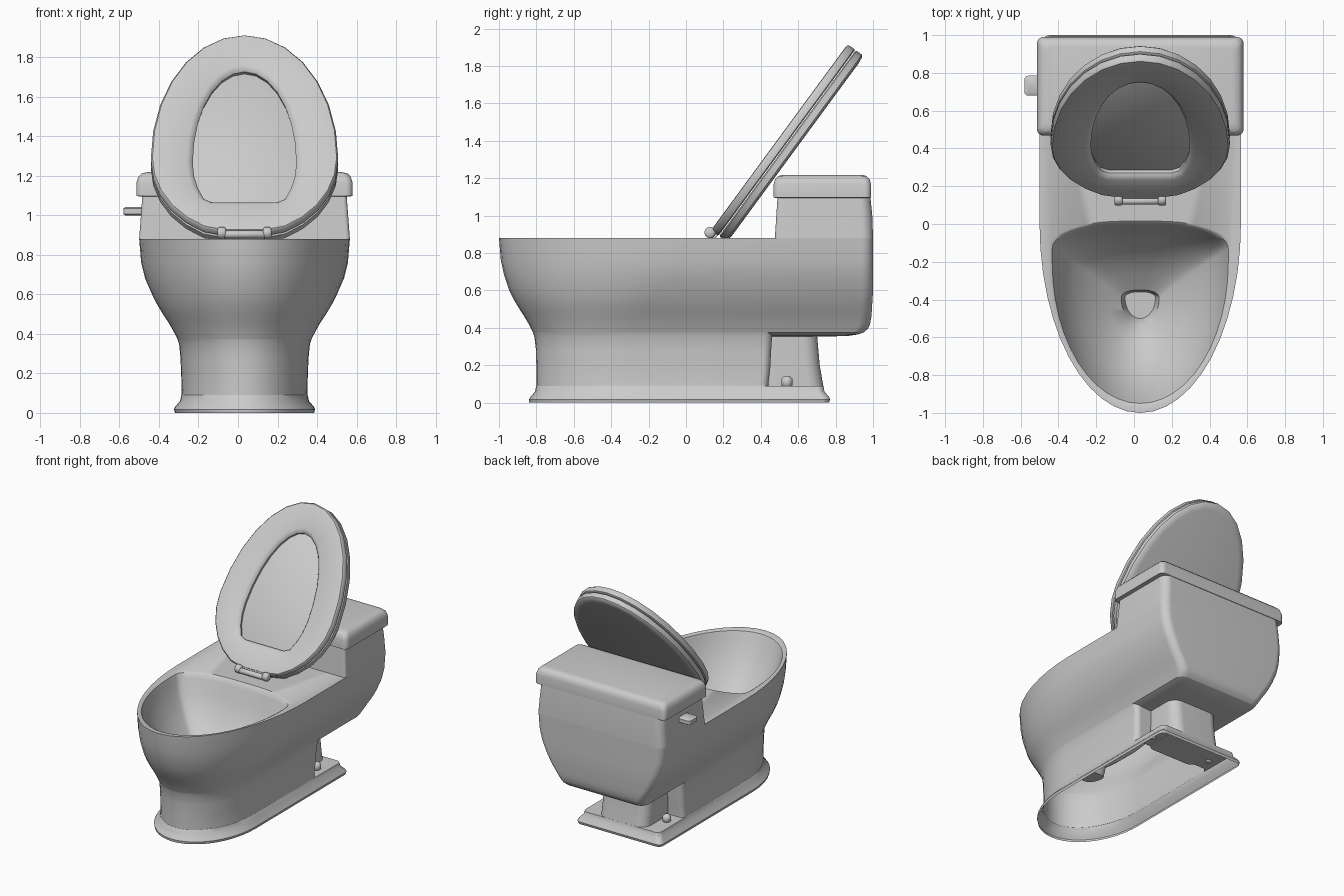
import bpy, bmesh, math
from mathutils import Matrix, Vector

if "Cube" in bpy.data.objects:
    bpy.data.objects.remove(bpy.data.objects["Cube"])

CX = 0.033  # symmetry axis of the body (lever makes the whole lopsided)


def loft(name, rings, cap0=False, cap1=False, loop=False, angle=35, matrix=None):
    bm = bmesh.new()
    vs = [[bm.verts.new(p) for p in ring] for ring in rings]
    n = len(vs[0])
    pairs = list(zip(vs, vs[1:])) + ([(vs[-1], vs[0])] if loop else [])
    for a, b in pairs:
        for i in range(n):
            j = (i + 1) % n
            bm.faces.new((a[i], a[j], b[j], b[i]))
    if cap0:
        bm.faces.new(vs[0][::-1])
    if cap1:
        bm.faces.new(vs[-1])
    bmesh.ops.remove_doubles(bm, verts=bm.verts, dist=1e-5)
    bmesh.ops.recalc_face_normals(bm, faces=bm.faces)
    me = bpy.data.meshes.new(name)
    bm.to_mesh(me)
    bm.free()
    me.shade_smooth()
    me.set_sharp_from_angle(angle=math.radians(angle))
    ob = bpy.data.objects.new(name, me)
    bpy.context.collection.objects.link(ob)
    ob.matrix_world = matrix if matrix else Matrix.Translation((CX, 0, 0))
    return ob


def ring(z, a, f, r, front, rear, n=12):
    """Rounded plan outline: half width a, from y=f to y=r, elliptical corner radii."""
    (fx, fy), (rx, ry) = front, rear
    corners = [(-a + fx, f + fy, fx, fy, 180), (a - fx, f + fy, fx, fy, 270),
               (a - rx, r - ry, rx, ry, 0), (-a + rx, r - ry, rx, ry, 90)]
    pts = []
    for x, y, ex, ey, start in corners:
        for i in range(n + 1):
            t = math.radians(start + 90 * i / n)
            pts.append((x + ex * math.cos(t), y + ey * math.sin(t), z))
    return pts


def egg(z, a, top, low, c, clip, n=28):
    """Seat outline: two half ellipses about y=c, cut flat at y=clip."""
    pts = []
    for i in range(n):
        t = 2 * math.pi * i / n
        s = math.sin(t)
        pts.append((a * math.cos(t), max(clip, c + s * (top if s > 0 else low)), z))
    return pts


def rod(name, p, q, radius, seg=12, bevel=0.008):
    p, q = Vector(p), Vector(q)
    d = q - p
    L = d.length

    def circ(h, r):
        return [(r * math.cos(2 * math.pi * i / seg), r * math.sin(2 * math.pi * i / seg), h)
                for i in range(seg)]
    rings = [circ(0, radius - bevel), circ(bevel, radius), circ(L - bevel, radius), circ(L, radius - bevel)]
    m = Matrix.Translation(p) @ d.to_track_quat('Z', 'Y').to_matrix().to_4x4()
    return loft(name, rings, True, True, angle=50, matrix=m)


# Bowl body: waist up to the rim, across the deck and down into the bowl
outer = [(.375, .340, -.818, .95, .52), (.395, .35, -.828, .972, .54), (.42, .363, -.84, .984, .56),
         (.46, .386, -.864, .991, .61), (.50, .413, -.89, .994, .66), (.55, .443, -.92, .997, .73),
         (.60, .468, -.945, 1.0, .8), (.68, .503, -.972, 1.0, .9),
         (.76, .523, -.99, 1.0, .97), (.88, .533, -1.0, 1.0, 1.0)]
rings = [ring(z, a, f, r, (a, ry), (.06, .06)) for z, a, f, r, ry in outer]
bowl = [(.88, .482, -.965, .015, .14), (.872, .466, -.95, .005, .14), (.84, .455, -.935, -.01, .14),
        (.74, .425, -.89, -.04, .14), (.62, .35, -.81, -.1, .15), (.52, .26, -.72, -.18, .16),
        (.45, .18, -.63, -.26, .18), (.39, .10, -.54, -.35, .2), (.30, .08, -.50, -.36, .2)]
for z, a, f, r, k in bowl:
    L = r - f
    rings.append(ring(z, a, f, r, (a, L * .78), (a * .8, L * k)))
body = loft("bowl_body", rings, False, True)

# Rounded underside of the tank end
under = [(.375, .340, .43, .95), (.365, .315, .43, .92), (.358, .27, .43, .87), (.355, .2, .45, .8)]
loft("rear_underside", [ring(z, a, f, r, (.02, .02), (.06, .06)) for z, a, f, r in under], False, True)

# Pedestal with its flared foot, hollow underneath
foot = [(.375, .340, -.818, .46), (.35, .331, -.810, .46), (.28, .324, -.802, .455), (.18, .320, -.80, .45),
        (.10, .318, -.80, .44), (.09, .319, -.80, .44),
        (.089, .320, -.801, .735), (.06, .326, -.807, .74), (.03, .352, -.832, .765),
        (.018, .357, -.84, .77), (0, .352, -.838, .765)]
loft("pedestal", [ring(z, a, f, r, (a, .52 if z > .3 else .5), (.04, .04)) for z, a, f, r in foot])

# Rear neck between foot and tank
loft("rear_neck", [ring(z, .2, .42, r, (.05, .05), (.08, .08))
                   for z, r in [(.085, .735), (.2, .715), (.37, .70)]], True, True)

# Floor bolts
for side, x in (("left", -.25), ("right", .25)):
    rod("floor_bolt_" + side, (CX + x, .54, .08), (CX + x, .54, .142), .03, bevel=.015)

# Tank and its lid
loft("tank", [ring(z, a, f, r, (.02, .02), (.06, .06))
              for z, a, f, r in [(.88, .533, .475, 1.0), (1.0, .524, .483, .996), (1.11, .516, .49, .985)]],
     False, True)
lid = [(1.095, .53, .48, .98), (1.097, .547, .468, .99), (1.165, .547, .468, .99), (1.195, .537, .476, .982),
       (1.212, .52, .493, .965), (1.218, .49, .52, .94)]
loft("tank_lid", [ring(z, a, f, r, (.035, .035), (.035, .035)) for z, a, f, r in lid], True, True)

# Flush lever
loft("flush_lever", [ring(z, .06 - d, .68 + d, .785 - d, (.02, .02), (.02, .02), 4)
                     for z, d in [(.998, .012), (1.006, 0), (1.034, 0), (1.042, .012)]],
     True, True, matrix=Matrix.Translation((-.52, 0, 0)))

# Raised seat and cover, modelled flat then tilted about the hinge
tilt = Matrix.Translation((CX, .11, .89)) @ Matrix.Rotation(math.radians(53.7), 4, 'X')


def outline(z, inset):
    return egg(z, .474 - inset, .774 - inset, .485 - inset, .5, .04 + inset)


def hole(z, grow):
    return egg(z, .262 + grow, .575 + grow, .36 + grow, .48, .235 - grow)


loft("seat", [outline(-.05, .008), outline(-.044, 0), outline(-.012, 0), outline(-.002, .008), outline(0, .03),
              hole(-.002, .03), hole(-.012, .01), hole(-.025, 0), hole(-.05, .005)],
     loop=True, angle=40, matrix=tilt)
loft("seat_cover", [outline(-.054, .008), outline(-.06, 0), outline(-.095, 0), outline(-.104, .01),
                    outline(-.108, .05)], True, True, angle=40, matrix=tilt)

# Hinge: pivot pin, knuckles and centre plate
rod("hinge_pin", (CX - .135, .122, .903), (CX + .135, .122, .903), .02)
for side, x in (("left", -.115), ("right", .115)):
    rod("hinge_knuckle_" + side, (CX + x - .022, .128, .91), (CX + x + .022, .128, .91), .03)
loft("hinge_plate", [ring(z, .1, .0, .07, (.01, .01), (.01, .01), 3) for z in (-.045, -.004)],
     True, True, matrix=tilt)
